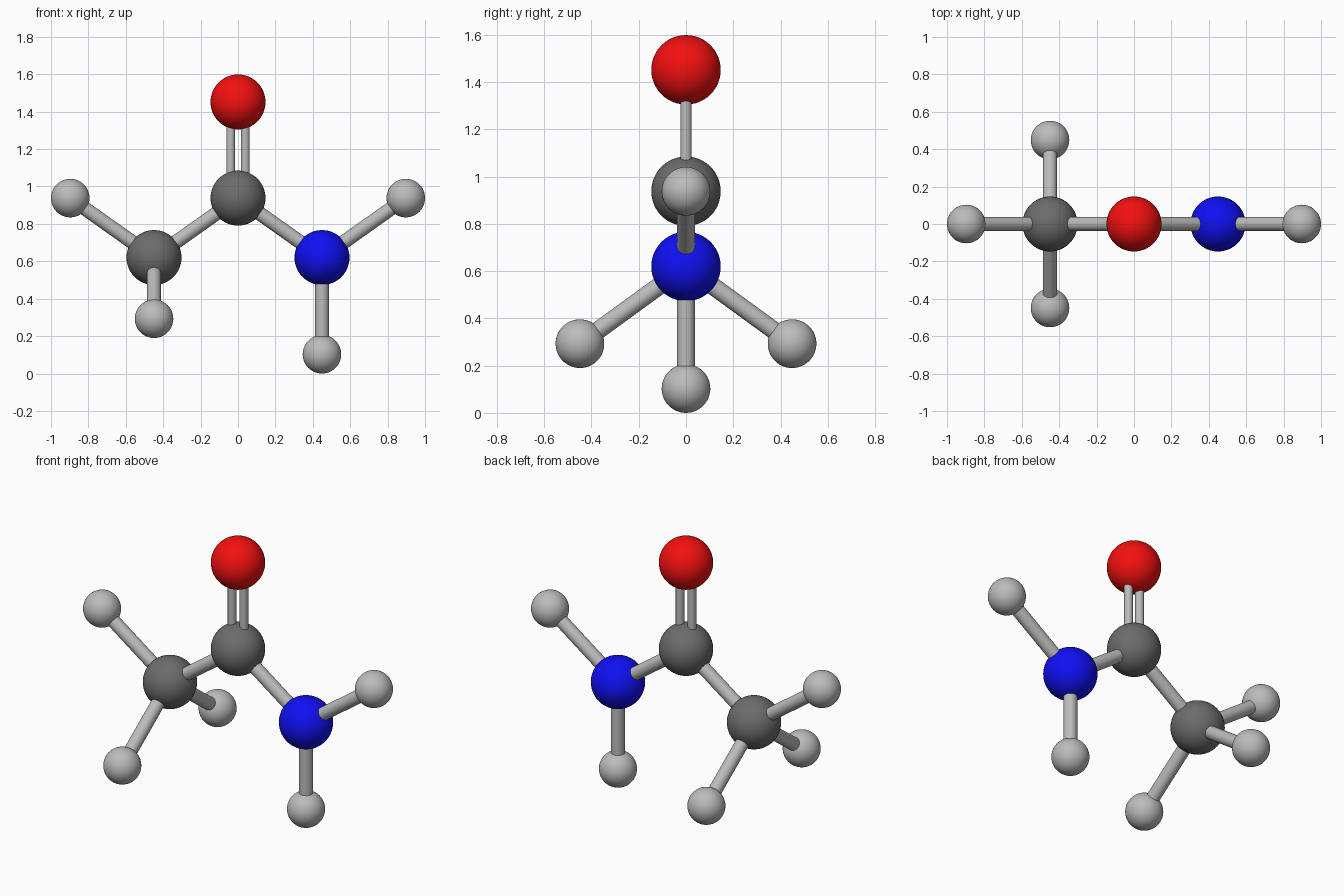
import bpy
from mathutils import Vector

if "Cube" in bpy.data.objects:
    bpy.data.objects.remove(bpy.data.objects["Cube"])


def material(name, rgb):
    m = bpy.data.materials.new(name)
    m.diffuse_color = (*rgb, 1)
    m.use_nodes = True
    m.node_tree.nodes["Principled BSDF"].inputs["Base Color"].default_value = m.diffuse_color
    return m


RED = material("red", (0.9, 0.005, 0.005))
BLUE = material("blue", (0.005, 0.005, 0.9))
DARK = material("dark_grey", (0.15, 0.15, 0.15))
LIGHT = material("light_grey", (0.5, 0.5, 0.5))

BIG, SMALL = 0.147, 0.103      # heavy atom and hydrogen radii
BOND, THIN = 0.0375, 0.0235    # single and double bond radii

# Atoms: position, radius, material
ATOMS = {
    "carbonyl_carbon": ((0, 0, 0.938), BIG, DARK),
    "oxygen": ((0, 0, 1.452), BIG, RED),
    "methyl_carbon": ((-0.449, 0, 0.62), BIG, DARK),
    "nitrogen": ((0.449, 0, 0.62), BIG, BLUE),
    "methyl_hydrogen_outer": ((-0.897, 0, 0.938), SMALL, LIGHT),
    "methyl_hydrogen_front": ((-0.449, -0.449, 0.293), SMALL, LIGHT),
    "methyl_hydrogen_back": ((-0.449, 0.449, 0.293), SMALL, LIGHT),
    "amine_hydrogen_outer": ((0.897, 0, 0.938), SMALL, LIGHT),
    "amine_hydrogen_lower": ((0.449, 0, 0.103), SMALL, LIGHT),
}


def finish(name, mat):
    ob = bpy.context.object
    ob.name = name
    ob.data.materials.append(mat)
    bpy.ops.object.shade_smooth_by_angle()


def bond(a, b, radius=BOND, shift=0):
    """Rod between two atoms, its ends tucked just inside the spheres."""
    pa, pb = Vector(ATOMS[a][0]), Vector(ATOMS[b][0])
    d = (pb - pa).normalized()
    start = pa + d * ATOMS[a][1] * 0.8
    end = pb - d * ATOMS[b][1] * 0.8
    bpy.ops.mesh.primitive_cylinder_add(
        vertices=32, radius=radius, depth=(end - start).length,
        location=(start + end) / 2 + Vector((shift, 0, 0)),
        rotation=d.to_track_quat('Z', 'Y').to_euler())
    finish(f"bond_{a}_{b}", LIGHT)


for name, (pos, radius, mat) in ATOMS.items():
    bpy.ops.mesh.primitive_uv_sphere_add(segments=48, ring_count=24,
                                         radius=radius, location=pos)
    finish(name, mat)

# Double bond to the oxygen
for side in (-1, 1):
    bond("carbonyl_carbon", "oxygen", THIN, side * 0.039)

# Single bonds
bond("carbonyl_carbon", "methyl_carbon")
bond("carbonyl_carbon", "nitrogen")
for place in ("outer", "front", "back"):
    bond("methyl_carbon", f"methyl_hydrogen_{place}")
for place in ("outer", "lower"):
    bond("nitrogen", f"amine_hydrogen_{place}")
